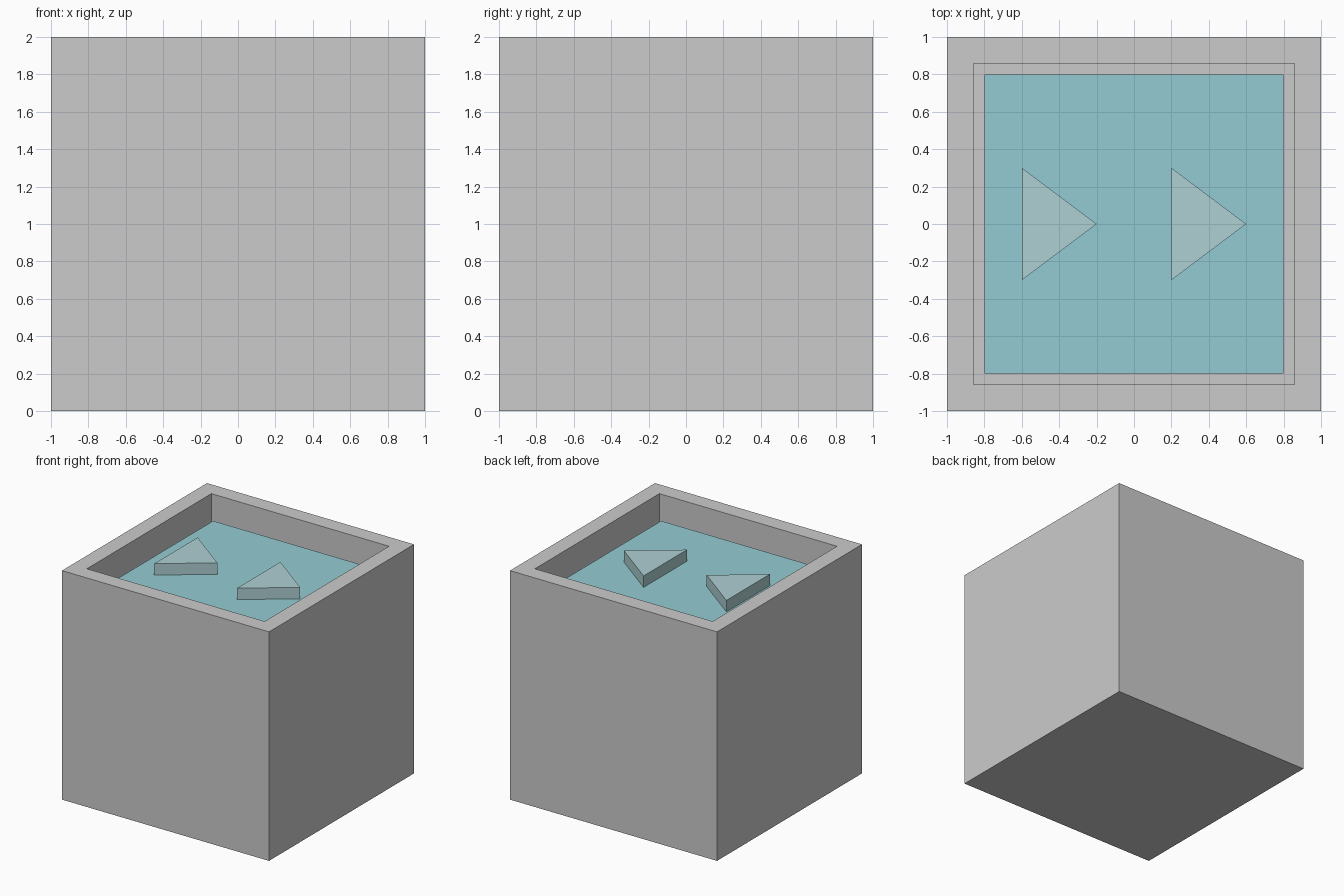
import bpy, bmesh

if "Cube" in bpy.data.objects:
    bpy.data.objects.remove(bpy.data.objects["Cube"])


def material(name, color):
    mat = bpy.data.materials.new(name)
    mat.diffuse_color = color
    mat.use_nodes = True
    mat.node_tree.nodes["Principled BSDF"].inputs["Base Color"].default_value = mat.diffuse_color
    return mat


def prism(name, outline, z0, z1, mat=None):
    """Extrude a flat outline from z0 up to z1."""
    bm = bmesh.new()
    face = bm.faces.new([bm.verts.new((x, y, z0)) for x, y in outline])
    ext = bmesh.ops.extrude_face_region(bm, geom=[face], use_keep_orig=True)
    top = [g for g in ext["geom"] if isinstance(g, bmesh.types.BMVert)]
    bmesh.ops.translate(bm, verts=top, vec=(0, 0, z1 - z0))
    bmesh.ops.recalc_face_normals(bm, faces=bm.faces[:])
    mesh = bpy.data.meshes.new(name)
    bm.to_mesh(mesh)
    bm.free()
    if mat:
        mesh.materials.append(mat)
    obj = bpy.data.objects.new(name, mesh)
    bpy.context.collection.objects.link(obj)
    return obj


def square(r):
    return [(-r, -r), (r, -r), (r, r), (-r, r)]


WALL, SURFACE = 0.2, 1.8
water = material("water", (0.29, 0.60, 0.65, 1))
ice = material("ice", (0.42, 0.63, 0.65, 1))

# Open stone tub: cube with its top face inset and pushed down
bm = bmesh.new()
bmesh.ops.create_cube(bm, size=2)
bmesh.ops.translate(bm, verts=bm.verts[:], vec=(0, 0, 1))
bm.normal_update()
top = max(bm.faces, key=lambda f: f.calc_center_median().z)
bmesh.ops.inset_region(bm, faces=[top], thickness=WALL)
ext = bmesh.ops.extrude_discrete_faces(bm, faces=[top])
bmesh.ops.translate(bm, verts=ext["faces"][0].verts[:], vec=(0, 0, WALL - 2))
mesh = bpy.data.meshes.new("tub")
bm.to_mesh(mesh)
bm.free()
bpy.context.collection.objects.link(bpy.data.objects.new("tub", mesh))

# Water filling the tub
prism("water", square(1 - WALL), WALL, SURFACE, water)

# Two triangular flow markers resting on the water
for name, x in (("left_flow_marker", -0.6), ("right_flow_marker", 0.2)):
    prism(name, [(x, -0.3), (x + 0.4, 0), (x, 0.3)], SURFACE, SURFACE + 0.1, ice)
